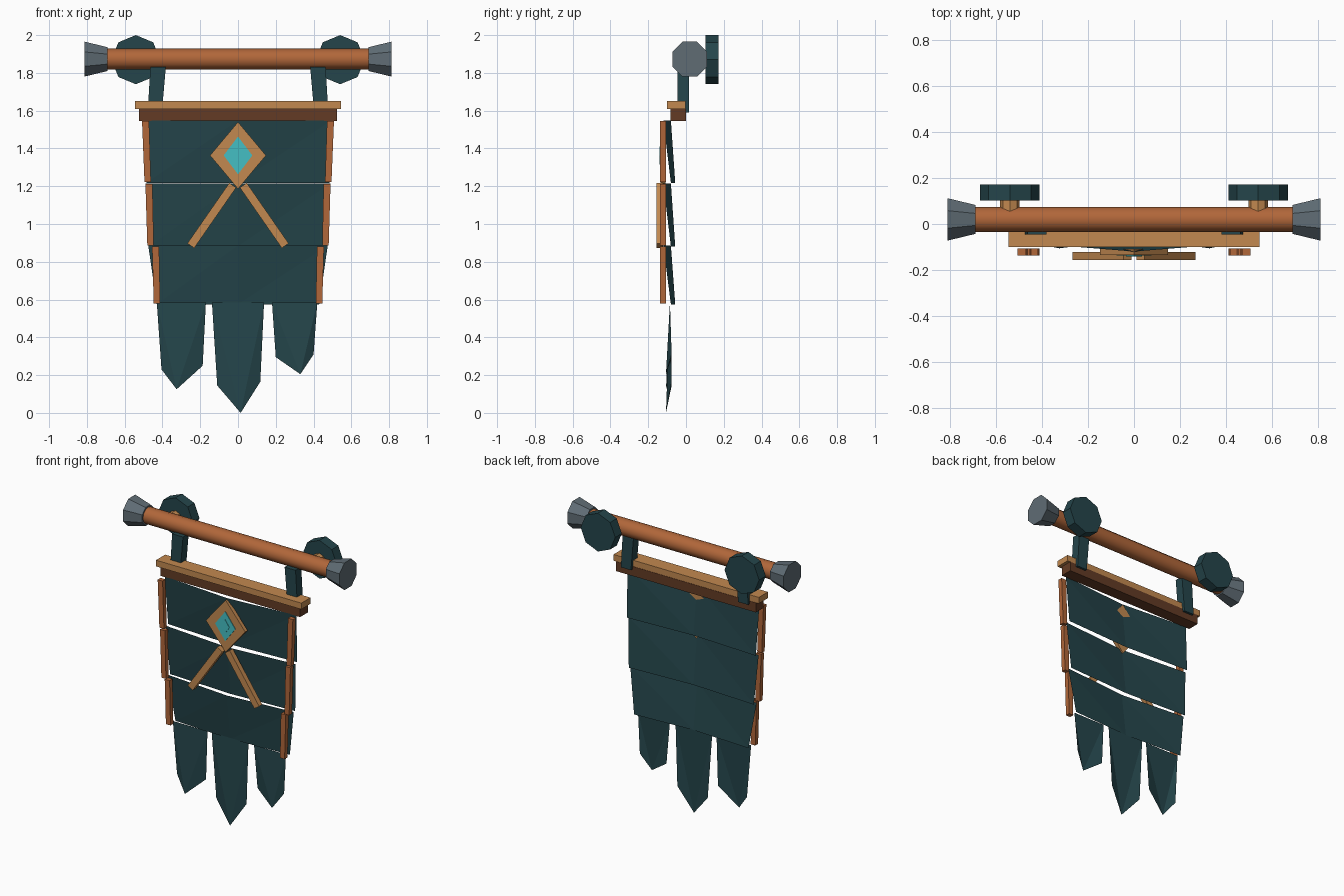
import bpy, bmesh, math
from mathutils import Matrix, Vector

if "Cube" in bpy.data.objects:
    bpy.data.objects.remove(bpy.data.objects["Cube"])


def material(name, rgb):
    m = bpy.data.materials.new(name)
    m.diffuse_color = (*rgb, 1)
    m.use_nodes = True
    m.node_tree.nodes["Principled BSDF"].inputs["Base Color"].default_value = m.diffuse_color
    return m


TEAL = material("dark teal cloth", (0.018, 0.060, 0.070))
TAN = material("light wood", (0.54, 0.25, 0.08))
WOOD = material("orange wood", (0.44, 0.135, 0.042))
BROWN = material("dark wood", (0.125, 0.044, 0.018))
GREY = material("grey metal", (0.115, 0.15, 0.175))
CYAN = material("cyan gem", (0.06, 0.52, 0.55))


def mesh_object(name, verts, faces, mat):
    bm = bmesh.new()
    vs = [bm.verts.new(v) for v in verts]
    for f in faces:
        bm.faces.new([vs[i] for i in f])
    if len(faces) > 4:
        bmesh.ops.recalc_face_normals(bm, faces=bm.faces)
    me = bpy.data.meshes.new(name)
    bm.to_mesh(me)
    bm.free()
    me.materials.append(mat)
    ob = bpy.data.objects.new(name, me)
    bpy.context.collection.objects.link(ob)
    return ob


def plate(name, outline, y0, y1, mat):
    """Extrude an x/z outline from y0 to y1."""
    n = len(outline)
    verts = [(x, y, z) for y in (y0, y1) for x, z in outline]
    faces = [tuple(range(n)), tuple(range(2 * n - 1, n - 1, -1))]
    faces += [(i, (i + 1) % n, n + (i + 1) % n, n + i) for i in range(n)]
    return mesh_object(name, verts, faces, mat)


def cone(name, sides, r1, r2, start, end, mat, turn=0.0):
    """Cylinder or cone between two points."""
    a, b = Vector(start), Vector(end)
    bm = bmesh.new()
    rot = (b - a).to_track_quat('Z', 'Y').to_matrix().to_4x4()
    bmesh.ops.create_cone(bm, cap_ends=True, segments=sides, radius1=r1, radius2=r2,
                          depth=(b - a).length,
                          matrix=Matrix.Translation((a + b) / 2) @ rot @ Matrix.Rotation(turn, 4, 'Z'))
    me = bpy.data.meshes.new(name)
    bm.to_mesh(me)
    bm.free()
    me.materials.append(mat)
    ob = bpy.data.objects.new(name, me)
    bpy.context.collection.objects.link(ob)
    return ob


def rect(x, z0, z1):
    return [(-x, z0), (x, z0), (x, z1), (-x, z1)]


def diamond(w, h, z=1.363):
    return [(0, z - h), (w, z), (0, z + h), (-w, z)]


# Hanging rod
ROD_Y, ROD_Z = 0.02, 1.873
rod = cone("rod", 12, 0.055, 0.055, (-0.7, ROD_Y, ROD_Z), (0.7, ROD_Y, ROD_Z), WOOD)
bpy.context.view_layer.objects.active = rod
rod.select_set(True)
bpy.ops.object.shade_smooth_by_angle(angle=math.radians(40))

for s, side in ((-1, "left"), (1, "right")):
    # Flared end caps, wall discs and pegs
    cone(side + "_end_cap", 8, 0.068, 0.1, (s * 0.69, ROD_Y, ROD_Z),
         (s * 0.813, ROD_Y, ROD_Z), GREY, math.pi / 8)
    cone(side + "_wall_disc", 8, 0.13, 0.13, (s * 0.541, 0.102, 1.87),
         (s * 0.541, 0.173, 1.87), TEAL)
    cone(side + "_peg", 8, 0.043, 0.043, (s * 0.541, 0.04, 1.87),
         (s * 0.541, 0.104, 1.87), TAN)
    # Straps from rod to beam
    plate(side + "_strap", [(s * x, z) for x, z in
          ((0.403, 1.59), (0.478, 1.59), (0.464, 1.832), (0.382, 1.832))], -0.045, 0.016, TEAL)

# Cross beam
plate("beam_top", rect(0.546, 1.61, 1.652), -0.1, -0.002, TAN)
plate("beam_body", rect(0.525, 1.545, 1.61), -0.083, 0.0, BROWN)

# Cloth panels, bowed forward in the middle and leaning back at the bottom,
# with wooden edge strips: z top, z bottom, half widths, strip outer edges
PANELS = [(1.548, 1.218, 0.495, 0.485, 0.508, 0.495),
          (1.215, 0.882, 0.49, 0.47, 0.49, 0.48),
          (0.886, 0.575, 0.475, 0.43, 0.455, 0.446)]
for i, (zt, zb, wt, wb, st, sb) in enumerate(PANELS, 1):
    verts = [(-wb, -0.057, zb), (0, -0.08, zb), (wb, -0.057, zb),
             (-wt, -0.08, zt), (0, -0.12, zt), (wt, -0.08, zt)]
    mesh_object(f"cloth_panel_{i}", verts,
                [(0, 1, 4), (0, 4, 3), (1, 2, 5), (1, 5, 4)], TEAL)
    for s, side in ((-1, "left"), (1, "right")):
        plate(f"{side}_edge_strip_{i}", [(s * x, z) for x, z in
              ((sb - 0.034, zb + 0.004), (sb, zb + 0.004), (st, zt - 0.004), (st - 0.037, zt - 0.004))],
              -0.137, -0.106, WOOD)

# Pointed cloth tails: top left, lower left, tip, lower right, top right
TAILS = {"left": [(-0.43, 0.585), (-0.405, 0.23), (-0.325, 0.125), (-0.187, 0.25), (-0.17, 0.585)],
         "middle": [(-0.138, 0.585), (-0.11, 0.145), (0.014, 0.0), (0.118, 0.165), (0.138, 0.585)],
         "right": [(0.18, 0.585), (0.2, 0.295), (0.33, 0.205), (0.4, 0.31), (0.42, 0.585)]}
for side, pts in TAILS.items():
    depths = (-0.085, -0.076, -0.106, -0.076, -0.085)
    mesh_object(side + "_tail", [(x, y, z) for (x, z), y in zip(pts, depths)],
                [(0, 1, 2), (0, 2, 4), (2, 3, 4)], TEAL)

# Diamond emblem with stepped gem
plate("emblem_diamond", diamond(0.148, 0.177), -0.134, -0.108, TAN)
plate("gem", diamond(0.076, 0.1), -0.138, -0.13, CYAN)
plate("gem_centre", diamond(0.034, 0.047), -0.141, -0.134, CYAN)

# Crossed sticks below the emblem
top, low = Vector((0.028, 1.205)), Vector((0.25, 0.885))
d = (low - top).normalized()
n = Vector((-d.y, d.x)) * 0.022
for s, side in ((-1, "left"), (1, "right")):
    plate(side + "_stick", [(s * p.x, p.y) for p in (top - n, low - n, low + n, top + n)],
          -0.156, -0.122, TAN)
